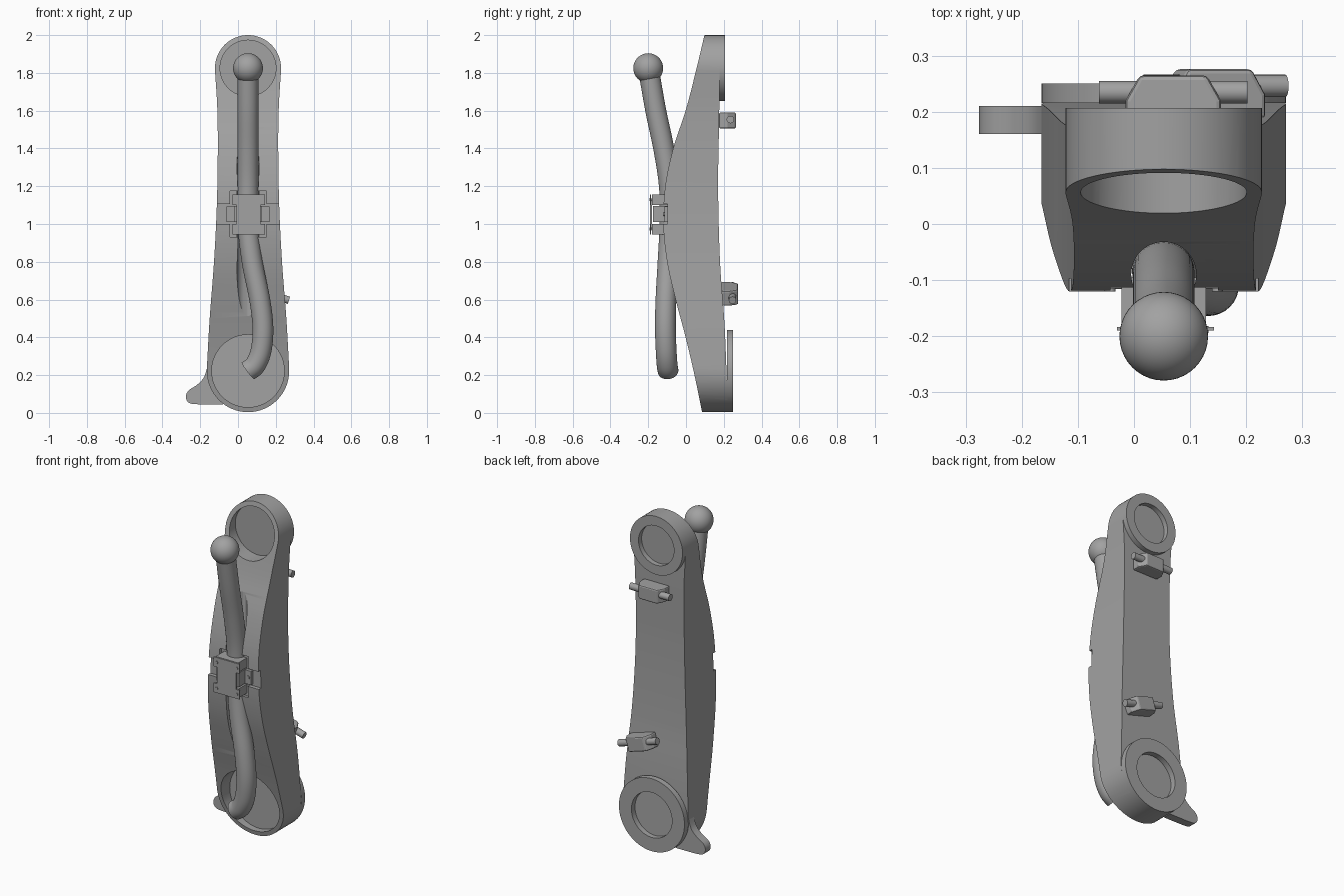
import bpy, bmesh, math
from mathutils import Vector, Matrix

old = bpy.data.objects.get("Cube")
if old:
    bpy.data.objects.remove(old, do_unlink=True)

grey = bpy.data.materials.new("plain_grey")
grey.use_nodes = True
COLOUR = (0.36, 0.36, 0.36, 1)
grey.diffuse_color = COLOUR
grey.node_tree.nodes["Principled BSDF"].inputs["Base Color"].default_value = COLOUR
CX = 0.053                      # centre line of the housing
TOP, LOW = 1.825, 0.222         # heights of the two round ends


def finish(name, bm):
    bmesh.ops.recalc_face_normals(bm, faces=bm.faces)
    mesh = bpy.data.meshes.new(name)
    bm.to_mesh(mesh)
    bm.free()
    mesh.materials.append(grey)
    ob = bpy.data.objects.new(name, mesh)
    bpy.context.collection.objects.link(ob)
    return ob


def activate(ob):
    bpy.ops.object.select_all(action='DESELECT')
    ob.select_set(True)
    bpy.context.view_layer.objects.active = ob


def smooth(ob, angle=35):
    activate(ob)
    bpy.ops.object.shade_smooth_by_angle(angle=math.radians(angle))
    return ob


def prism(name, points, shift):
    """Extrude a closed 3D outline along a vector."""
    bm = bmesh.new()
    face = bm.faces.new([bm.verts.new(p) for p in points])
    new = bmesh.ops.extrude_face_region(bm, geom=[face])["geom"]
    bmesh.ops.translate(bm, vec=shift, verts=[v for v in new if isinstance(v, bmesh.types.BMVert)])
    return finish(name, bm)


def box(name, x, y, z, bevel=0):
    bm = bmesh.new()
    bmesh.ops.create_cube(bm, size=1)
    for v in bm.verts:
        v.co = [(r[0] + r[1]) / 2 + c * (r[1] - r[0]) for c, r in zip(v.co, (x, y, z))]
    if bevel:
        bmesh.ops.bevel(bm, geom=bm.edges[:], offset=bevel, segments=1, affect='EDGES')
    return finish(name, bm)


def rod(name, a, b, r, sides=48):
    a, b = Vector(a), Vector(b)
    bm = bmesh.new()
    turn = (b - a).to_track_quat('Z', 'Y').to_matrix().to_4x4()
    bmesh.ops.create_cone(bm, cap_ends=True, segments=sides, radius1=r, radius2=r,
                          depth=(b - a).length, matrix=Matrix.Translation((a + b) / 2) @ turn)
    return smooth(finish(name, bm))


def boolean(ob, tool, op='DIFFERENCE'):
    mod = ob.modifiers.new("cut", 'BOOLEAN')
    mod.operation, mod.solver, mod.object = op, 'EXACT', tool
    activate(ob)
    bpy.ops.object.modifier_apply(modifier=mod.name)
    bpy.data.objects.remove(tool, do_unlink=True)


def curve_points(knots, steps=6):
    """Smooth interpolation through a few knots."""
    k = [Vector(p) for p in knots]
    k = [2 * k[0] - k[1]] + k + [2 * k[-1] - k[-2]]
    out = []
    for a, b, c, d in zip(k, k[1:], k[2:], k[3:]):
        for i in range(steps):
            t = i / steps
            out.append(0.5 * (2 * b + (c - a) * t + (2 * a - 5 * b + 4 * c - d) * t * t
                              + (3 * b - a - 3 * c + d) * t ** 3))
    return out + [k[-2]]


# Housing: front outline intersected with the side profile
def arc(z, r, start, end, n=32):
    angles = [math.radians(start + (end - start) * i / n) for i in range(n + 1)]
    return [Vector((r * math.cos(a), z + r * math.sin(a))) for a in angles]


flank = curve_points([(0.218, 0.235), (0.203, 0.5), (0.18, 0.8), (0.165, 1.1),
                      (0.160, 1.4), (0.163, 1.62), (0.175, 1.815)])
outline = (flank + arc(TOP, 0.175, 0, 180) + [Vector((-p.x, p.y)) for p in reversed(flank)]
           + arc(LOW, 0.218, 180, 360))
housing = prism("housing", [(CX + p.x, -0.5, p.y) for p in outline], (0, 1, 0))

front = curve_points([(0.088, -0.01), (0.045, 0.2), (-0.002, 0.4), (-0.055, 0.6), (-0.1, 0.8),
                      (-0.12, 1.0), (-0.11, 1.2), (-0.068, 1.4), (-0.002, 1.6), (0.05, 1.8),
                      (0.1, 2.01)])
back = curve_points([(0.178, 2.01), (0.176, 1.6), (0.17, 1.2), (0.18, 0.8), (0.205, 0.45),
                     (0.222, -0.01)])
side = prism("side_profile", [(-1, p.x, p.y) for p in front + back], (2, 0, 0))
boolean(housing, side, 'INTERSECT')

# Round wells, shaft channel and clamp seat cut into the front
boolean(housing, rod("well", (CX, -0.5, TOP), (CX, 0.11, TOP), 0.148, 64))
boolean(housing, rod("well", (CX, -0.5, LOW), (CX, 0.12, LOW), 0.192, 64))
boolean(housing, rod("channel", (CX, -0.09, 0.4), (CX, -0.09, 1.7), 0.058))
boolean(housing, box("seat", (-1, 1), (-0.3, -0.097), (1.0, 1.105)))
boolean(housing, box("seat", (-0.042, 0.15), (-0.3, -0.099), (0.93, 1.175)))
smooth(housing, 25)

# Round bosses on the back, bored in the middle
for name, z, r, bore, y0, y1 in (("upper_boss", TOP, 0.175, 0.118, 0.165, 0.207),
                                 ("lower_boss", LOW, 0.218, 0.135, 0.216, 0.25)):
    boss = rod(name, (CX, y0, z), (CX, y1, z), r, 64)
    boolean(boss, rod("bore", (CX, y0 - 0.1, z), (CX, y1 + 0.1, z), bore, 64))
    smooth(boss)

# Side lug at the foot
lug = curve_points([(-0.158, 0.26), (-0.18, 0.19), (-0.215, 0.15), (-0.262, 0.118),
                    (-0.276, 0.085), (-0.262, 0.055), (-0.22, 0.046), (-0.08, 0.044)])
smooth(prism("foot_lug", [(p.x, 0.16, p.y) for p in lug + [Vector((0, 0.2))]], (0, 0.05, 0)))

# Bent lever shaft and ball knob
path = curve_points([(CX, -0.195, 1.8), (CX, -0.16, 1.6), (CX, -0.118, 1.4), (CX, -0.088, 1.2),
                     (CX, -0.085, 1.0), (0.075, -0.095, 0.8), (0.115, -0.106, 0.6),
                     (0.132, -0.109, 0.45), (0.122, -0.105, 0.33), (0.092, -0.1, 0.255),
                     (0.053, -0.095, 0.222)])
bm = bmesh.new()
rings = []
for i, p in enumerate(path):
    along = path[min(i + 1, len(path) - 1)] - path[max(i - 1, 0)]
    u = along.cross(Vector((0, 1, 0))).normalized()
    v = along.cross(u).normalized()
    turns = [math.tau * j / 32 for j in range(32)]
    rings.append([bm.verts.new(p + 0.055 * (u * math.cos(t) + v * math.sin(t))) for t in turns])
for a, b in zip(rings, rings[1:]):
    for j in range(32):
        bm.faces.new((a[j - 1], a[j], b[j], b[j - 1]))
bm.faces.new(rings[0])
bm.faces.new(rings[-1])
smooth(finish("lever_shaft", bm), 50)

bm = bmesh.new()
bmesh.ops.create_uvsphere(bm, u_segments=40, v_segments=24, radius=0.079,
                          matrix=Matrix.Translation((CX, -0.2, 1.825)))
smooth(finish("ball_knob", bm), 60)

# Clamp: two blocks, waisted face plate, side tabs and screws
for name, z0, z1 in (("lower_clamp_block", 0.945, 1.0), ("upper_clamp_block", 1.1, 1.157)):
    box(name, (-0.022, 0.148 - 0.02), (-0.18, -0.095), (z0, z1))
    box(name + "_flange", (-0.03, 0.143), (-0.19, -0.184), (z0, z1))
    for x in (-0.008, 0.125):
        z = (z0 + z1) / 2
        rod("plate_screw", (x, -0.194, z), (x, -0.182, z), 0.008, 16)
box("clamp_plate", (-0.008, 0.12), (-0.19, -0.18), (0.97, 1.13))
box("clamp_strap", (-0.02, 0.128), (-0.175, -0.095), (1.01, 1.095))
for s in (-1, 1):
    inner, outer = CX + s * 0.06, CX + s * 0.115
    box("clamp_tab", sorted((inner, outer)), (-0.115, -0.094), (1.01, 1.092))
    rod("tab_screw", (CX + s * 0.096, -0.12, 1.052), (CX + s * 0.096, -0.1, 1.052), 0.01, 16)


# Back brackets with a cross pin, placed as one group
def bracket(name, x, y, z, tilt):
    body = [(-0.085, 0), (-0.085, 0.045), (-0.06, 0.09), (0.06, 0.09), (0.085, 0.045), (0.085, 0)]
    block = prism(name, [(a, b, -0.042) for a, b in body], (0, 0, 0.084))
    activate(block)
    bev = block.modifiers.new("soft_edges", 'BEVEL')
    bev.width, bev.segments = 0.008, 2
    pin = rod(name + "_pin", (-0.132, 0.06, 0.005), (0.132, 0.06, 0.005), 0.02, 24)
    for ob in (block, pin):
        ob.matrix_world = (Matrix.Translation((x, y, z)) @ Matrix.Rotation(tilt, 4, 'Y'))


bracket("upper_bracket", 0.07, 0.175, 1.548, 0)
bracket("lower_bracket", 0.142, 0.186, 0.63, math.radians(17))
